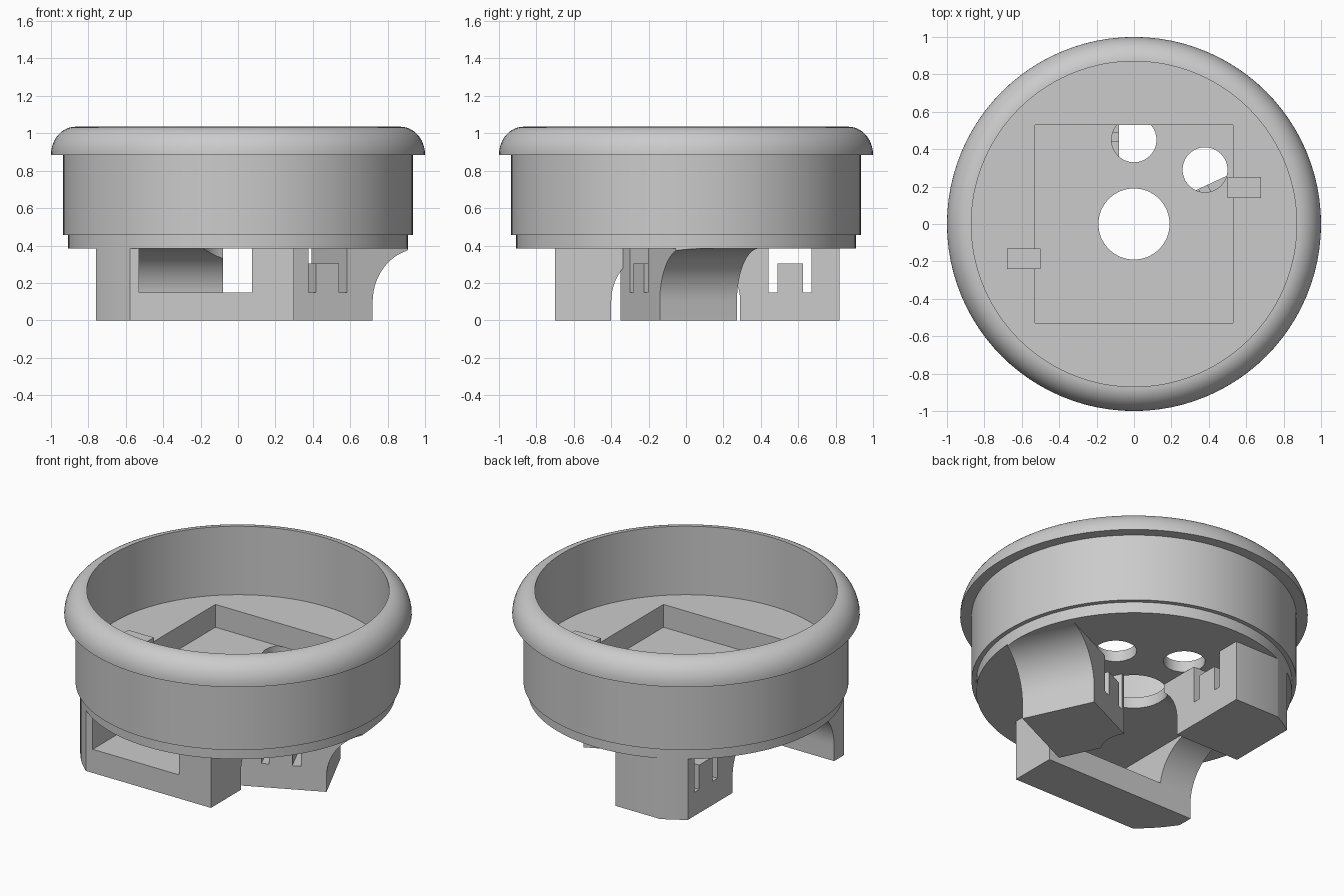
import bpy
import bmesh
from math import cos, sin, pi, radians
from mathutils import Matrix

if "Cube" in bpy.data.objects:
    bpy.data.objects.remove(bpy.data.objects["Cube"], do_unlink=True)

GREY = (0.6, 0.6, 0.6, 1)
grey = bpy.data.materials.new("plain_grey")
grey.use_nodes = True
grey.diffuse_color = GREY
grey.node_tree.nodes["Principled BSDF"].inputs["Base Color"].default_value = GREY

PLATE_BOTTOM, RECESS, FLOOR = 0.385, 0.455, 0.60
FILLET = 0.285


def finish(name, bm):
    bmesh.ops.recalc_face_normals(bm, faces=bm.faces)
    mesh = bpy.data.meshes.new(name)
    bm.to_mesh(mesh)
    bm.free()
    mesh.materials.append(grey)
    obj = bpy.data.objects.new(name, mesh)
    bpy.context.collection.objects.link(obj)
    return obj


def box(name, x0, x1, y0, y1, z0, z1):
    bm = bmesh.new()
    place = (Matrix.Translation(((x0 + x1) / 2, (y0 + y1) / 2, (z0 + z1) / 2))
             @ Matrix.Diagonal((x1 - x0, y1 - y0, z1 - z0, 1)))
    bmesh.ops.create_cube(bm, size=1, matrix=place)
    return finish(name, bm)


def cylinder(name, x, y, r, z0, z1, segments=64):
    bm = bmesh.new()
    bmesh.ops.create_cone(bm, cap_ends=True, segments=segments, radius1=r, radius2=r,
                          depth=z1 - z0, matrix=Matrix.Translation((x, y, (z0 + z1) / 2)))
    return finish(name, bm)


def lathe(name, profile, segments=96):
    bm = bmesh.new()
    rings = []
    for r, z in profile:
        rings.append([bm.verts.new((r * cos(2 * pi * i / segments),
                                    r * sin(2 * pi * i / segments), z))
                      for i in range(segments)])
    for a, b in zip(rings, rings[1:]):
        for i in range(segments):
            j = (i + 1) % segments
            bm.faces.new((a[i], a[j], b[j], b[i]))
    bm.faces.new(rings[0])
    bm.faces.new(rings[-1])
    return finish(name, bm)


def boolean(obj, tool, operation="DIFFERENCE"):
    mod = obj.modifiers.new("cut", "BOOLEAN")
    mod.operation = operation
    mod.solver = "EXACT"
    mod.object = tool
    bpy.context.view_layer.objects.active = obj
    bpy.ops.object.modifier_apply(modifier=mod.name)
    bpy.data.objects.remove(tool, do_unlink=True)


def smooth(obj):
    bpy.ops.object.select_all(action="DESELECT")
    obj.select_set(True)
    bpy.context.view_layer.objects.active = obj
    bpy.ops.object.shade_smooth_by_angle(angle=radians(25))


def leg(name, origin, angle, length, width, clamp=False):
    """Block with a concave flare under the plate, facing the given angle."""
    profile = [(-length, 0), (0, 0)]
    for i in range(17):
        a = i / 16 * pi / 2
        profile.append((FILLET * (1 - cos(a)), PLATE_BOTTOM - FILLET * (1 - sin(a))))
    profile.append((-length, PLATE_BOTTOM))
    bm = bmesh.new()
    face = bm.faces.new([bm.verts.new((s, 0, z)) for s, z in profile])
    out = bmesh.ops.extrude_face_region(bm, geom=[face])
    side = [v for v in out["geom"] if isinstance(v, bmesh.types.BMVert)]
    bmesh.ops.translate(bm, verts=side, vec=(0, width, 0))
    obj = finish(name, bm)
    # Cable clamp: two slots and a lowered tongue between them
    if clamp:
        for s0, s1, z0 in ((-0.38, -0.335, 0.15), (-0.20, -0.15, 0.15), (-0.36, -0.17, 0.305)):
            boolean(obj, box("slot_cutter", s0, s1, -0.1, width + 0.1, z0, 0.5))
    place = Matrix.Translation((*origin, 0)) @ Matrix.Rotation(radians(angle), 4, "Z")
    obj.data.transform(place)
    # Trim to the round base and the central bore
    boolean(obj, cylinder("round_trim", 0, 0, 0.908, -0.1, 0.6, 96), "INTERSECT")
    boolean(obj, cylinder("bore_cutter", 0, 0, 0.19, -0.1, 0.6))
    return obj


# Round cup with stepped wall and rolled rim
rim = [(0.87 + 0.13 * cos(i / 12 * pi / 2), 0.885 + 0.15 * sin(i / 12 * pi / 2))
       for i in range(13)]
cup = lathe("cup", [(0.908, PLATE_BOTTOM), (0.908, RECESS), (0.935, RECESS), (0.935, 0.885)]
            + rim + [(0.87, FLOOR)])

# Square recess and the three holes in the floor
boolean(cup, box("recess_cutter", -0.53, 0.53, -0.53, 0.53, RECESS, 0.8))
for x, y, r in ((0, 0, 0.19), (0, 0.45, 0.12), (0.38, 0.29, 0.12)):
    top = RECESS + 0.001
    boolean(cup, cylinder("hole_cutter", x, y, r, 0.2, top))
smooth(cup)

# Retaining clips over the recess edge
box("left_clip", 0.5, 0.68, 0.14, 0.25, FLOOR - 0.001, 0.65)
box("right_clip", -0.68, -0.5, -0.24, -0.13, FLOOR - 0.001, 0.65)

# Three legs under the plate
smooth(leg("back_leg", (-0.53, 0.29), -90, 0.53, 0.45, clamp=True))
smooth(leg("left_leg", (0.72, -0.14), 25, 0.497, 0.455, clamp=True))
front = leg("front_leg", (0.30, -0.40), 90, 0.30, 1.06)
boolean(front, box("window_cutter", -0.53, 0.075, -0.9, 0.0, 0.15, 0.5))
smooth(front)
